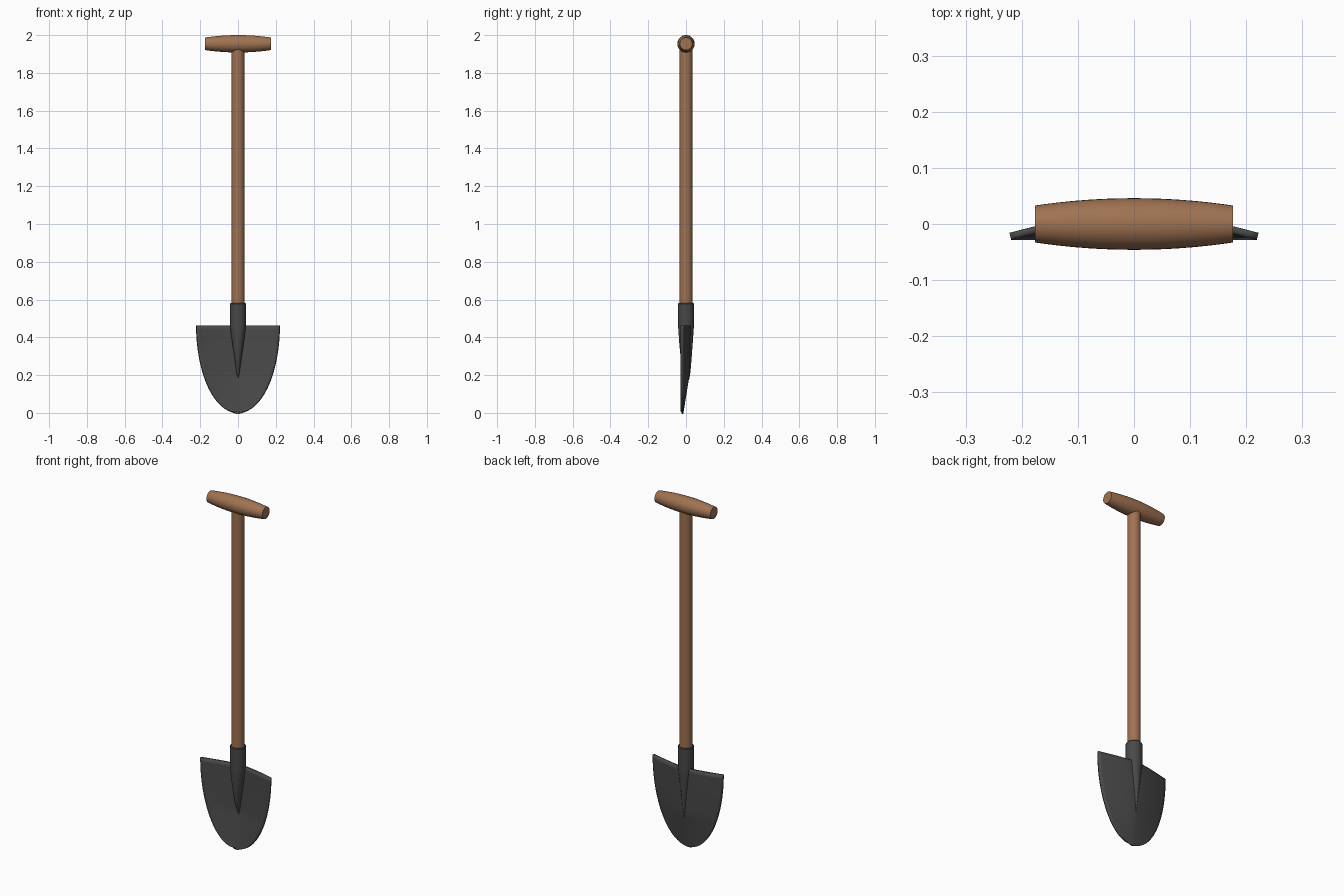
import bpy, bmesh, math

if "Cube" in bpy.data.objects:
    bpy.data.objects.remove(bpy.data.objects["Cube"])


def material(name, rgb):
    m = bpy.data.materials.new(name)
    m.diffuse_color = (*rgb, 1)
    m.use_nodes = True
    m.node_tree.nodes["Principled BSDF"].inputs["Base Color"].default_value = m.diffuse_color
    return m


wood = material("brown wood", (0.35, 0.17, 0.085))
steel = material("dark steel", (0.066, 0.066, 0.066))


def finish(name, bm, mat):
    bmesh.ops.remove_doubles(bm, verts=bm.verts, dist=0.0001)
    bmesh.ops.recalc_face_normals(bm, faces=bm.faces)
    me = bpy.data.meshes.new(name)
    bm.to_mesh(me)
    bm.free()
    me.materials.append(mat)
    ob = bpy.data.objects.new(name, me)
    bpy.context.collection.objects.link(ob)
    return ob


def smooth(ob):
    bpy.ops.object.select_all(action='DESELECT')
    bpy.context.view_layer.objects.active = ob
    ob.select_set(True)
    bpy.ops.object.shade_smooth_by_angle(angle=math.radians(35))


def loft(name, rings, mat, sides=32):
    """Skin ellipses given as (z, centre y, x radius, y radius)."""
    bm = bmesh.new()
    loops = []
    for z, cy, rx, ry in rings:
        loops.append([bm.verts.new((rx * math.cos(2 * math.pi * i / sides),
                                    cy + ry * math.sin(2 * math.pi * i / sides), z))
                      for i in range(sides)])
    for a, b in zip(loops, loops[1:]):
        for i in range(sides):
            j = (i + 1) % sides
            bm.faces.new((a[i], a[j], b[j], b[i]))
    bm.faces.new(loops[0])
    bm.faces.new(loops[-1])
    ob = finish(name, bm, mat)
    smooth(ob)
    return ob


# Shaft
loft("shaft", [(0.45, 0, 0.034, 0.034), (1.94, 0, 0.034, 0.034)], wood)

# Barrel-shaped cross grip, lofted upright then laid along x
rings = []
for i in range(-8, 9):
    r = 0.046 - 0.013 * (i / 8) ** 2
    rings.append((0.176 * i / 8, 0, r, r))
grip = loft("grip", rings, wood)
grip.rotation_euler = (0, math.pi / 2, 0)
grip.location.z = 1.954

# Socket tapering into a rib down the blade
loft("socket", [
    (0.18, 0.012, 0.003, 0.006), (0.22, 0.008, 0.009, 0.016),
    (0.28, 0.001, 0.017, 0.028), (0.36, 0.0, 0.029, 0.035),
    (0.42, 0.0, 0.037, 0.039), (0.46, 0.0, 0.042, 0.042),
    (0.577, 0.0, 0.042, 0.042), (0.581, 0.0, 0.039, 0.039)], steel)

# Blade: dished sheet with a rounded lower outline
TOP, HALF, EDGE_Y = 0.462, 0.214, -0.022
ROWS, COLS = 32, 24


def centre_y(z):
    if z > 0.2:
        return 0.012 + 0.008 * (z - 0.2) / (TOP - 0.2)
    return -0.02 + 0.032 * z / 0.2


bm = bmesh.new()
grid = []
for r in range(ROWS + 1):
    a = math.pi / 2 * r / ROWS
    z = TOP * (1 - math.sin(a)) + 0.001
    w = HALF * max(math.cos(a), 0) ** 0.97
    cy = centre_y(z)
    row = []
    for c in range(COLS + 1):
        u = 2 * c / COLS - 1
        y = EDGE_Y + (cy - EDGE_Y) * (1 - abs(u) ** 1.4)
        row.append(bm.verts.new((u * w * 1.03, y, z)))
    grid.append(row)
for p, q in zip(grid, grid[1:]):
    for c in range(COLS):
        bm.faces.new((p[c], p[c + 1], q[c + 1], q[c]))
blade = finish("blade", bm, steel)
mod = blade.modifiers.new("thickness", 'SOLIDIFY')
mod.thickness = 0.013
mod.offset = 0
smooth(blade)
